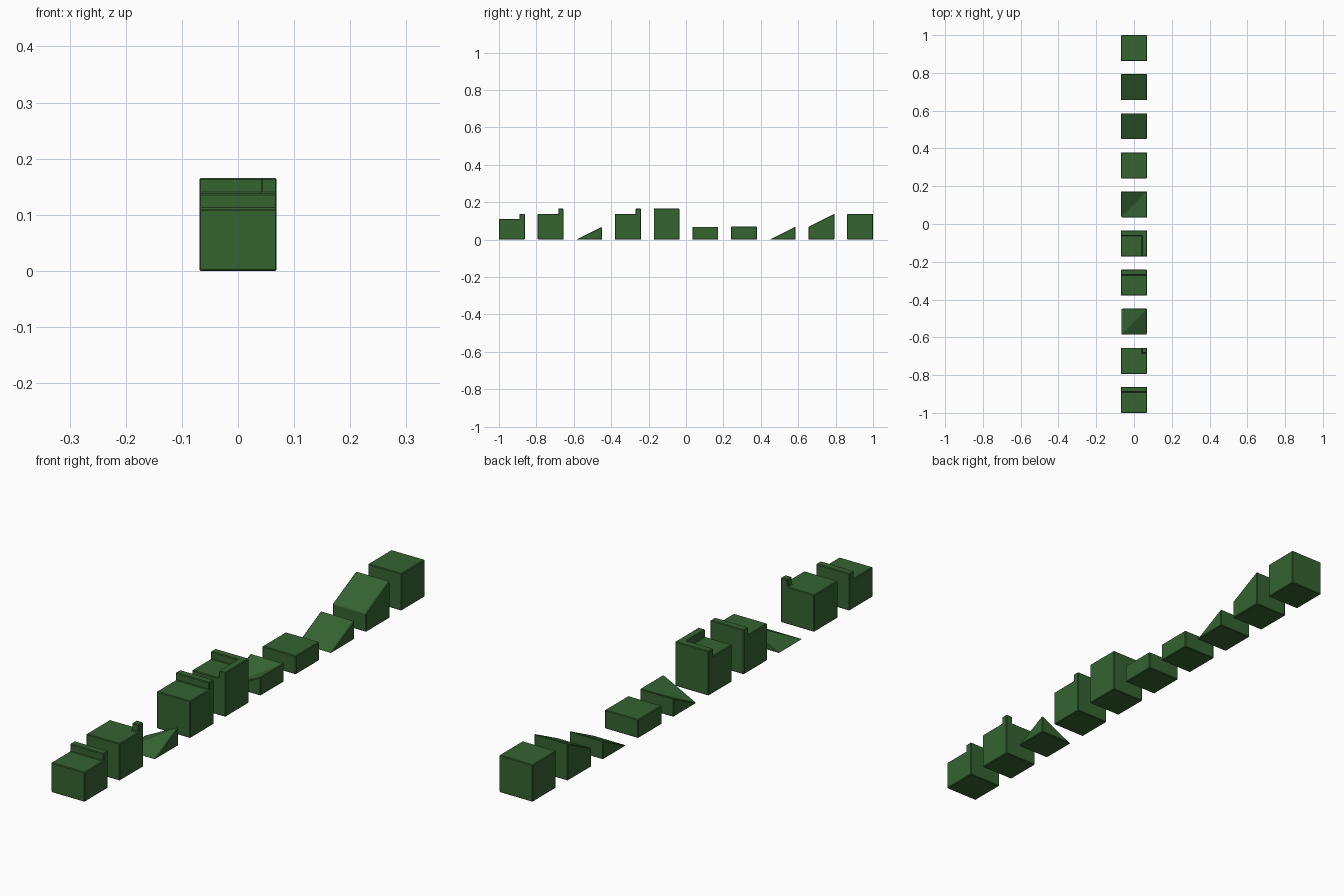
import bpy, bmesh

if "Cube" in bpy.data.objects:
    bpy.data.objects.remove(bpy.data.objects["Cube"])

W = 2 / 14.5          # tile width
H = W / 2             # half tile
PITCH = W * 1.5
R = W * 0.2           # ridge thickness and height

green = bpy.data.materials.new("green")
green.diffuse_color = (0.035, 0.125, 0.03, 1)
green.use_nodes = True
green.node_tree.nodes["Principled BSDF"].inputs["Base Color"].default_value = green.diffuse_color


def finish(bm, name, slot):
    bmesh.ops.recalc_face_normals(bm, faces=bm.faces)
    mesh = bpy.data.meshes.new(name)
    bm.to_mesh(mesh)
    bm.free()
    ob = bpy.data.objects.new(name, mesh)
    ob.location.y = -1 + H + slot * PITCH
    bpy.context.collection.objects.link(ob)
    mesh.materials.append(green)
    # tiny chamfer on the tile edges
    bev = ob.modifiers.new("edge_chamfer", 'BEVEL')
    bev.width = 0.0025
    bev.segments = 1
    bev.limit_method = 'ANGLE'


def sloped_tile(name, slot, heights):
    """Square tile with a height per corner: (-,-) (+,-) (+,+) (-,+)."""
    bm = bmesh.new()
    xy = [(-H, -H), (H, -H), (H, H), (-H, H)]
    b = [bm.verts.new((x, y, 0)) for x, y in xy]
    t = [bm.verts.new((x, y, z)) for (x, y), z in zip(xy, heights)]
    bm.faces.new(b[::-1])
    for i in range(4):
        j = (i + 1) % 4
        bm.faces.new((b[i], b[j], t[j], t[i]))
    bm.faces.new((t[0], t[1], t[2]))
    bm.faces.new((t[0], t[2], t[3]))
    bmesh.ops.remove_doubles(bm, verts=bm.verts, dist=1e-5)
    bmesh.ops.dissolve_limit(bm, angle_limit=0.01, verts=bm.verts, edges=bm.edges)
    finish(bm, name, slot)


def ridged_tile(name, slot, base, raised):
    """Block whose raised(x, y) top cells are extruded into a ridge."""
    bm = bmesh.new()
    bmesh.ops.create_cube(bm, size=1)
    for v in bm.verts:
        v.co = (v.co.x * W, v.co.y * W, (v.co.z + 0.5) * base)
    for no in ((1, 0, 0), (0, 1, 0)):
        co = tuple(n * (H - R) for n in no)
        bmesh.ops.bisect_plane(bm, geom=bm.verts[:] + bm.edges[:] + bm.faces[:],
                               plane_co=co, plane_no=no)
    bm.normal_update()
    cells = []
    for f in bm.faces:
        c = f.calc_center_median()
        if f.normal.z > 0.9 and raised(c.x > H - R, c.y > H - R):
            cells.append(f)
    ext = bmesh.ops.extrude_face_region(bm, geom=cells)
    bmesh.ops.delete(bm, geom=cells, context='FACES')
    up = [g for g in ext["geom"] if isinstance(g, bmesh.types.BMVert)]
    bmesh.ops.translate(bm, verts=up, vec=(0, 0, R))
    bmesh.ops.recalc_face_normals(bm, faces=bm.faces)
    bmesh.ops.dissolve_limit(bm, angle_limit=0.01, verts=bm.verts, edges=bm.edges)
    finish(bm, name, slot)


# blocks with a raised edge, post or corner wall
ridged_tile("low_edge_block", 0, W - R, lambda x, y: y)
ridged_tile("corner_post_block", 1, W, lambda x, y: x and y)
ridged_tile("edge_block", 3, W, lambda x, y: y)
ridged_tile("corner_wall_block", 4, W, lambda x, y: x or y)

# ramps, corner ramps and plain blocks
sloped_tile("outer_corner_ramp", 2, (0, 0, H, 0))
sloped_tile("inner_corner_ramp", 5, (0, H, H, H))
sloped_tile("half_block", 6, (H, H, H, H))
sloped_tile("low_ramp", 7, (0, 0, H, H))
sloped_tile("high_ramp", 8, (H, H, W, W))
sloped_tile("full_block", 9, (W, W, W, W))
